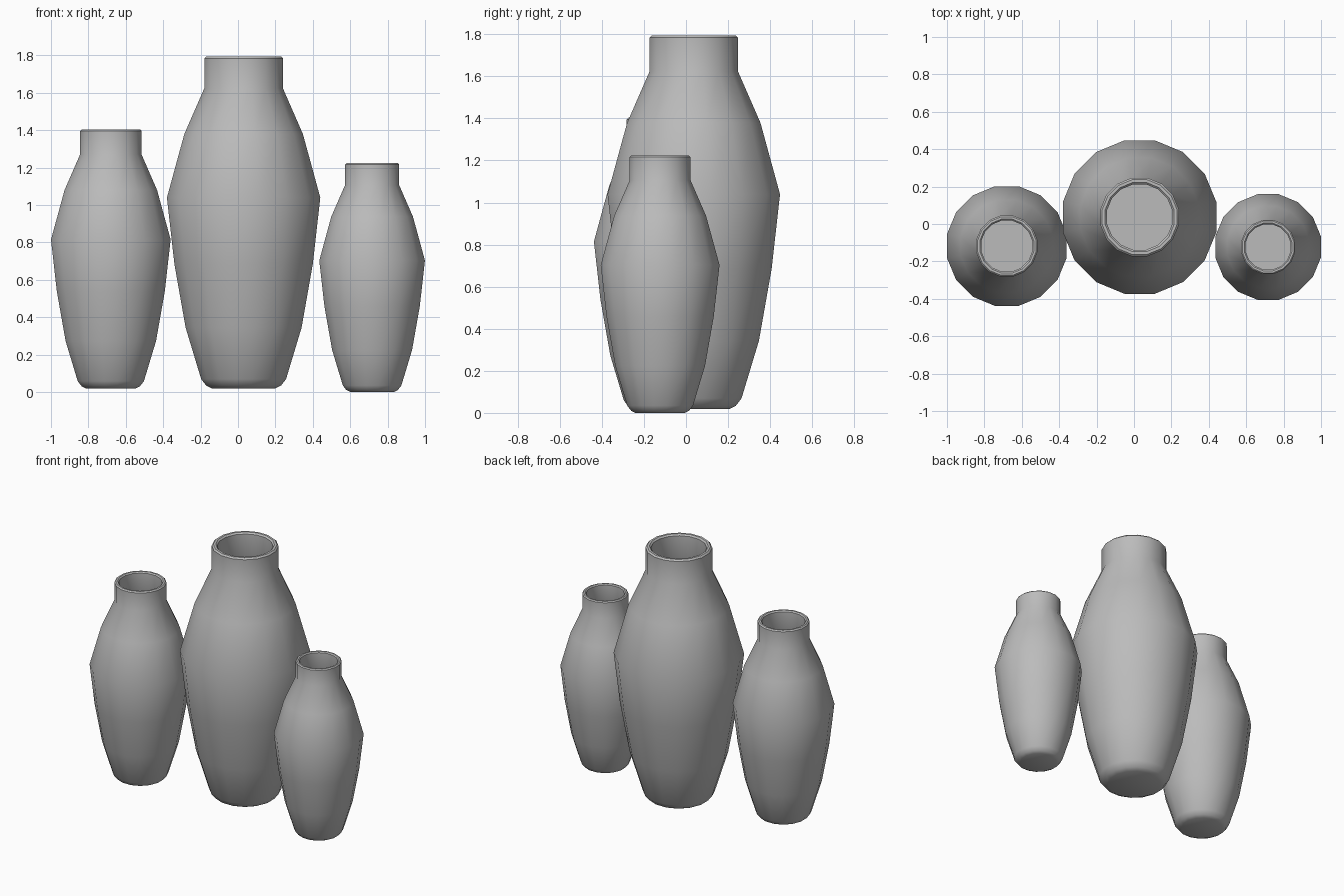
import bpy
import bmesh
import math

cube = bpy.data.objects.get("Cube")
if cube:
    bpy.data.objects.remove(cube, do_unlink=True)

# One plain ceramic colour
clay = bpy.data.materials.new("grey ceramic")
clay.use_nodes = True
GREY = (0.5, 0.5, 0.5, 1)
clay.diffuse_color = GREY
clay.node_tree.nodes["Principled BSDF"].inputs["Base Color"].default_value = GREY

SIDES = 16

# Radius and height: up the outside, over the rim and down the inside
PROFILE = [
    (0.17, 0), (0.2, 0.015), (0.227, 0.05), (0.31, 0.325), (0.37, 0.665),
    (0.41, 1.02), (0.317, 1.36), (0.21, 1.605), (0.21, 1.765), (0.2, 1.775),
    (0.185, 1.775), (0.175, 1.765), (0.175, 1.61), (0.28, 1.345),
    (0.37, 1.02), (0.33, 0.67), (0.275, 0.34), (0.195, 0.065), (0.175, 0.04),
]


def make_vase(name, x, y, base, scale, turn):
    """Revolve the profile into a hollow vase with a closed floor."""
    bm = bmesh.new()
    rings = []
    for radius, height in PROFILE:
        ring = []
        for i in range(SIDES):
            a = math.tau * (i + turn) / SIDES
            r = radius / math.cos(math.pi / SIDES * 2 * turn)
            ring.append(bm.verts.new((r * math.cos(a), r * math.sin(a), height)))
        rings.append(ring)
    for low, high in zip(rings, rings[1:]):
        for i in range(SIDES):
            j = (i + 1) % SIDES
            bm.faces.new((low[i], low[j], high[j], high[i]))
    bm.faces.new(rings[0][::-1])   # underside
    bm.faces.new(rings[-1])        # inner floor
    mesh = bpy.data.meshes.new(name)
    bm.to_mesh(mesh)
    bm.free()
    mesh.materials.append(clay)
    vase = bpy.data.objects.new(name, mesh)
    bpy.context.collection.objects.link(vase)
    vase.location = (x, y, base)
    vase.scale = (scale, scale, scale)
    bpy.ops.object.select_all(action="DESELECT")
    vase.select_set(True)
    bpy.context.view_layer.objects.active = vase
    bpy.ops.object.shade_smooth_by_angle(angle=math.radians(40))


make_vase("large_vase", 0.03, 0.037, 0.019, 1, 0.5)
make_vase("medium_vase", -0.68, -0.118, 0.019, 0.78, 0.5)
make_vase("small_vase", 0.717, -0.123, 0, 0.689, 0.5)
